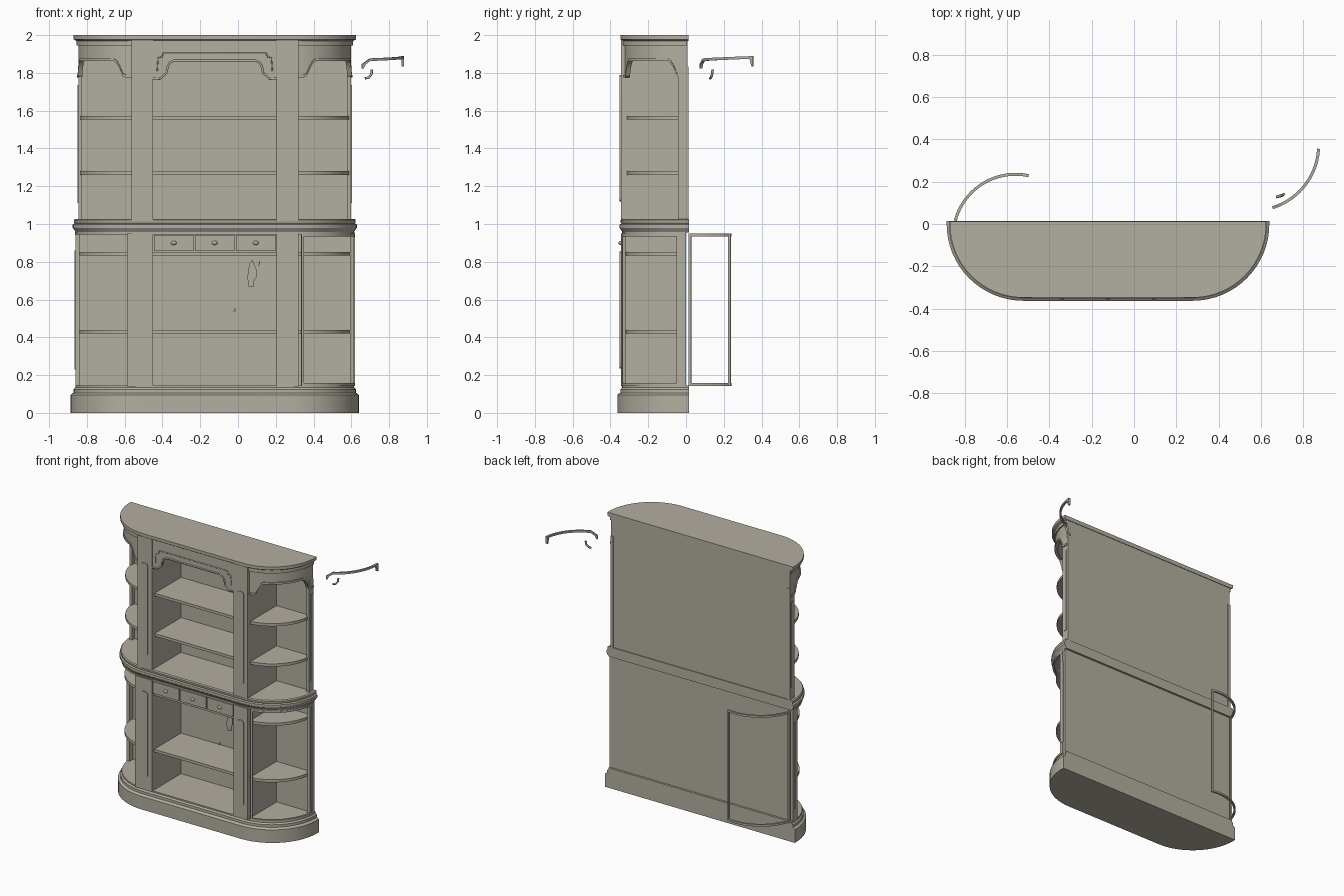
import bpy, bmesh, math
from mathutils import Vector

if "Cube" in bpy.data.objects:
    bpy.data.objects.remove(bpy.data.objects["Cube"])

CX = -0.123      # cabinet axis
SEP = 0.40       # distance from the axis to the rounded corner centres

wood = bpy.data.materials.new("pale_grey_wood")
wood.use_nodes = True
COLOUR = (0.45, 0.425, 0.355, 1)
wood.diffuse_color = COLOUR
wood.node_tree.nodes["Principled BSDF"].inputs["Base Color"].default_value = COLOUR


def finish(name, bm, x=CX):
    bmesh.ops.recalc_face_normals(bm, faces=bm.faces)
    me = bpy.data.meshes.new(name)
    bm.to_mesh(me)
    bm.free()
    me.materials.append(wood)
    ob = bpy.data.objects.new(name, me)
    ob.location.x = x
    bpy.context.collection.objects.link(ob)
    bpy.ops.object.select_all(action='DESELECT')
    ob.select_set(True)
    bpy.context.view_layer.objects.active = ob
    bpy.ops.object.shade_smooth_by_angle(angle=math.radians(30))
    return ob


def loft(name, rings, x=CX):
    """Closed solid through rings of equal length."""
    bm = bmesh.new()
    rows = [[bm.verts.new(p) for p in ring] for ring in rings]
    n = len(rows[0])
    for a, b in zip(rows, rows[1:]):
        for i in range(n):
            j = (i + 1) % n
            bm.faces.new((a[i], a[j], b[j], b[i]))
    bm.faces.new(rows[0])
    bm.faces.new(rows[-1])
    return finish(name, bm, x)


def box(name, x0, x1, y0, y1, z0, z1, x=CX):
    return loft(name, [[(x0, y0, z), (x1, y0, z), (x1, y1, z), (x0, y1, z)]
                       for z in (z0, z1)], x)


def prism(name, outline, y0, y1, x=CX):
    return loft(name, [[(px, y, pz) for px, pz in outline] for y in (y0, y1)], x)


def d_slab(name, profile, back):
    """Round-ended board; profile is a list of (half width, height)."""
    rings = []
    for half, z in profile:
        r = half - SEP
        arc = [(SEP + r * math.cos(t), -r * math.sin(t))
               for t in (math.pi / 2 * i / 16 for i in range(17))]
        right = [(half, back)] + arc
        left = [(-x, y) for x, y in reversed(right)]
        rings.append([(x, y, z) for x, y in right + left])
    return loft(name, rings)


def curved(name, c, r, a0, a1, thick, lo, hi, side=1, x=CX, n=28):
    """Upright strip bent round centre c; lo and hi are functions of 0..1."""
    rings = []
    for i in range(n + 1):
        t = i / n
        a = math.radians(a0 + (a1 - a0) * t)
        u, v = math.cos(a), math.sin(a)
        inner, outer = r - thick, r
        rings.append([(side * (c[0] + q * u), c[1] + q * v, z) for q, z in
                      ((inner, lo(t)), (outer, lo(t)), (outer, hi(t)), (inner, hi(t)))])
    return loft(name, rings, x)


def level(z):
    return lambda t: z


def rounded_strip(x0, x1, z0, z1):
    c, k = 0.02, 0.006
    return [(x0, z0 + c), (x0 + k, z0 + k), (x0 + c, z0), (x1 - c, z0), (x1 - k, z0 + k),
            (x1, z0 + c), (x1, z1 - c), (x1 - k, z1 - k), (x1 - c, z1), (x0 + c, z1),
            (x0 + k, z1 - k), (x0, z1 - c)]


def tube(name, pts, radius, x=CX):
    """Thin moulding along a path."""
    cu = bpy.data.curves.new(name, 'CURVE')
    cu.dimensions = '3D'
    cu.bevel_depth, cu.bevel_resolution = radius, 1
    cu.use_fill_caps = True
    sp = cu.splines.new('POLY')
    sp.points.add(len(pts) - 1)
    for p, co in zip(sp.points, pts):
        p.co = (*co, 1)
    cu.materials.append(wood)
    ob = bpy.data.objects.new(name, cu)
    ob.location.x = x
    bpy.context.collection.objects.link(ob)


# Base, counter and cornice
d_slab("plinth", [(0.763, 0), (0.763, 0.095), (0.755, 0.103), (0.747, 0.106),
                  (0.747, 0.125), (0.738, 0.135), (0.738, 0.145)], 0.015)
d_slab("lower_top_board", [(0.74, 0.945), (0.74, 0.957)], 0.0)
d_slab("counter", [(0.735, 0.955), (0.745, 0.97), (0.752, 0.98), (0.752, 0.998),
                   (0.742, 1.003), (0.746, 1.01), (0.746, 1.02), (0.74, 1.027)], 0.015)
d_slab("cornice", [(0.735, 1.97), (0.748, 1.978), (0.748, 2.0)], 0.012)

# Shelves running through the centre and the rounded ends
for name, z, half in (("low_shelf", 0.43, 0.72), ("drawer_shelf", 0.842, 0.72),
                      ("upper_shelf_1", 1.27, 0.715), ("upper_shelf_2", 1.563, 0.715)):
    d_slab(name, [(half, z - 0.01), (half, z + 0.01)], -0.01)

# Back panels
box("lower_back", -0.735, 0.735, -0.012, 0.0, 0.14, 0.96)
box("upper_back", -0.72, 0.72, -0.012, 0.008, 1.02, 1.975)

for side, s in (("right", -1), ("left", 1)):
    # Front pilasters with inner walls and raised strips
    for level_name, z0, z1, p0, p1 in (("lower", 0.14, 0.95, 0.235, 0.855),
                                       ("upper", 1.02, 1.975, 1.12, 1.79)):
        tag = f"{side}_{level_name}"
        edge = 0.465 if tag == "right_lower" else 0.442
        box(tag + "_pilaster", s * 0.327, s * edge, -0.345, -0.32, z0, z1)
        box(tag + "_inner_wall", s * 0.327, s * 0.342, -0.325, -0.005, z0, z1)
        box(tag + "_outer_wall", s * (edge - 0.015), s * edge, -0.325, -0.005, z0, z1)
        strip = sorted((s * 0.358, s * 0.414))
        prism(tag + "_strip", rounded_strip(*strip, p0, p1), -0.351, -0.344)

    # End stiles at the back corners
    box(side + "_lower_end_stile", s * 0.715, s * 0.738, -0.05, 0.0, 0.14, 0.95)
    box(side + "_lower_end_strip", s * 0.735, s * 0.743, -0.038, -0.015, 0.23, 0.86)
    box(side + "_upper_end_stile", s * 0.702, s * 0.722, -0.042, 0.014, 1.02, 1.835)
    box(side + "_upper_end_strip", s * 0.72, s * 0.727, -0.025, 0.0, 1.11, 1.735)

    # Curved frieze with scrolled brackets at both ends
    def scallop(t):
        d = min(t, 1 - t)
        if d < 0.1:
            return 1.775
        if d < 0.22:
            return 1.775 + 0.088 * math.sin((d - 0.1) / 0.12 * math.pi / 2)
        return 1.863
    c = (0.395, 0.0)
    curved(side + "_frieze", c, 0.327, -83, 1, 0.018, scallop, level(1.975), s)
    curved(side + "_frieze_trim", c, 0.334, -83, 1, 0.012, scallop,
           lambda t: scallop(t) + 0.014, s)
    curved(side + "_frieze_band", c, 0.336, -83, 1, 0.012, level(1.945), level(1.972), s)

# Central arched valance and mouldings
half_arch = [(0.327, 1.77), (0.29, 1.768), (0.272, 1.785), (0.255, 1.80),
             (0.25, 1.83), (0.238, 1.853), (0.215, 1.865)]
arch = half_arch + [(-x, z) for x, z in reversed(half_arch)]
prism("centre_valance", arch + [(-0.327, 1.975), (0.327, 1.975)], -0.338, -0.318)
tube("arch_trim", [(x, -0.338, z) for x, z in arch], 0.006)
half_line = [(0.305, 1.81), (0.3, 1.88), (0.28, 1.885), (0.272, 1.905)]
tube("valance_line", [(x, -0.338, z) for x, z in
                      half_line + [(-x, z) for x, z in reversed(half_line)]], 0.004)

# Drawers with knobs
for i in (-1, 0, 1):
    x = i * 0.217
    box(f"drawer_{i + 2}", x - 0.104, x + 0.104, -0.343, -0.05, 0.857, 0.943)
    bm = bmesh.new()
    bmesh.ops.create_uvsphere(bm, u_segments=16, v_segments=8, radius=0.014)
    bmesh.ops.scale(bm, vec=Vector((1.1, 0.8, 0.8)), verts=bm.verts)
    bmesh.ops.translate(bm, vec=Vector((x, -0.346, 0.9)), verts=bm.verts)
    finish(f"knob_{i + 2}", bm)

# Curved door frames: left one closed, right one swung open behind
for tag, c, r, a0, a1, x in (("closed_door", (SEP, 0.0), 0.343, -80, -3, CX),
                             ("open_door", (-0.56, -0.06), 0.302, 165, 78, 0)):
    sweep = math.copysign(2.4, a1 - a0)
    for part, z in (("bottom", 0.143), ("top", 0.935)):
        curved(f"{tag}_{part}_rail", c, r, a0, a1, 0.014, level(z), level(z + 0.014), x=x)
    for part, a in (("first", a0), ("second", a1 - sweep)):
        curved(f"{tag}_{part}_post", c, r, a, a + sweep, 0.014,
               level(0.143), level(0.949), x=x, n=2)

# Loose curved moulding and fragment beside the top
def hook_top(t):
    return 1.845 + 0.03 * min(t / 0.12, 1) + 0.014 * t

def hook_low(t):
    if t < 0.04:
        return 1.822
    return 1.835 if t > 0.97 else hook_top(t) - 0.014

curved("loose_moulding", (0.565, 0.372), 0.315, -73, -3, 0.014, hook_low, hook_top, x=0, n=40)
tube("loose_fragment", [(0.673, 0.128, 1.771), (0.693, 0.133, 1.776),
                        (0.706, 0.138, 1.792), (0.709, 0.141, 1.818)], 0.007, 0)

# Small fittings hanging in the lower centre
prism("lock_plate", [(0.055, 0.67), (0.085, 0.67), (0.085, 0.7), (0.098, 0.72), (0.098, 0.76),
                     (0.075, 0.81), (0.06, 0.79), (0.05, 0.72)], -0.204, -0.198, 0)
prism("small_hook", [(0.108, 0.77), (0.118, 0.8), (0.112, 0.803)], -0.204, -0.198, 0)
prism("keyhole", [(-0.025, 0.537), (-0.012, 0.537), (-0.012, 0.552), (-0.02, 0.552)],
      -0.19, -0.182, 0)
